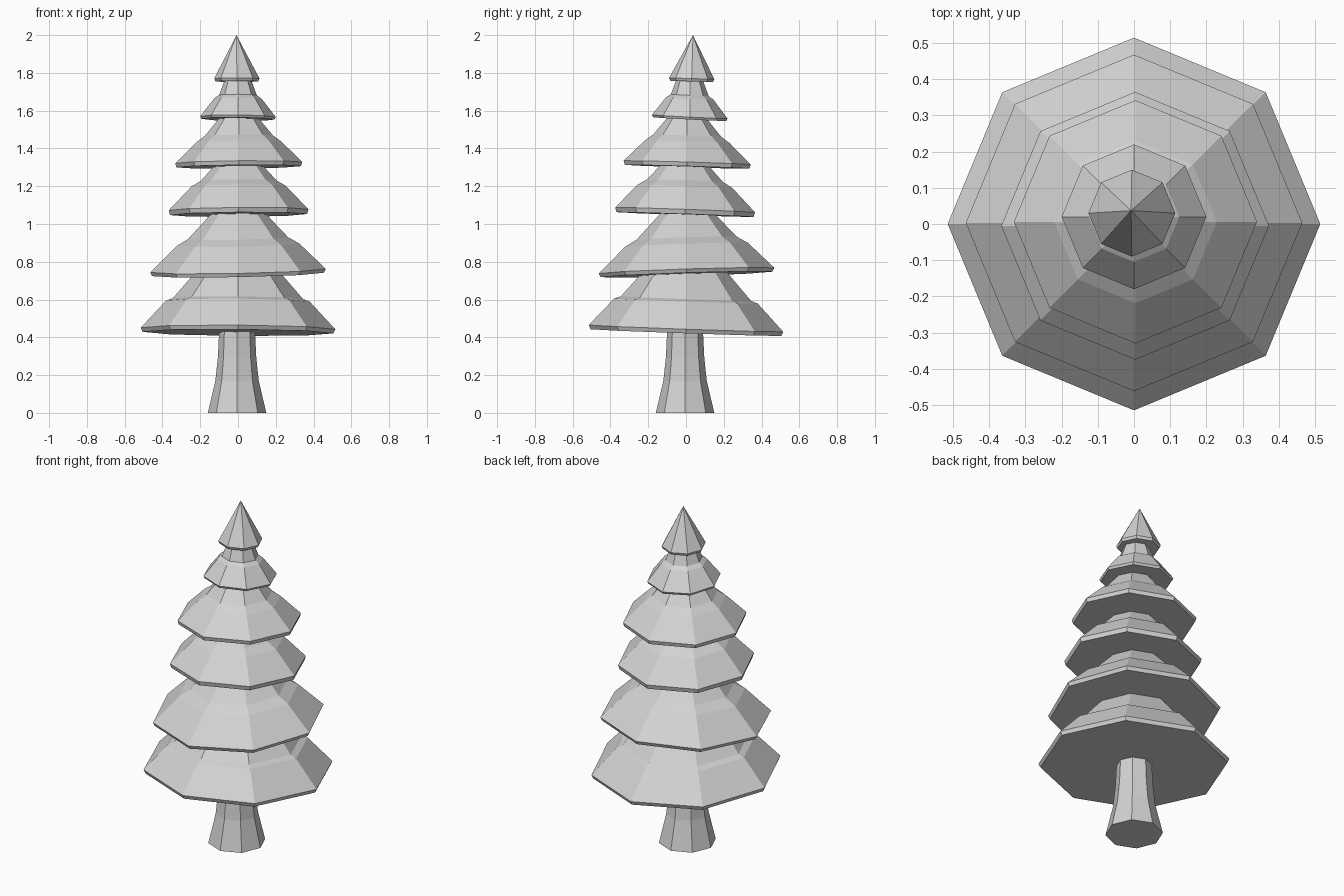
import bpy, bmesh, math

if "Cube" in bpy.data.objects:
    bpy.data.objects.remove(bpy.data.objects["Cube"])

SIDES = 8

grey = bpy.data.materials.new("plain_grey")
grey.diffuse_color = (0.65, 0.65, 0.65, 1)
grey.use_nodes = True
grey.node_tree.nodes["Principled BSDF"].inputs["Base Color"].default_value = grey.diffuse_color


def loft(name, profile, centre=(0, 0), tilt=(0, 0), apex=None):
    """Octagonal rings from (radius, height) pairs, closed below and above.
    tilt adds a height slope along x and y."""
    bm = bmesh.new()
    rings = []
    for r, z in profile:
        ring = []
        for i in range(SIDES):
            a = 2 * math.pi * i / SIDES
            x, y = r * math.cos(a), r * math.sin(a)
            ring.append(bm.verts.new((x + centre[0], y + centre[1],
                                      z + tilt[0] * x + tilt[1] * y)))
        rings.append(ring)
    for low, high in zip(rings, rings[1:]):
        for i in range(SIDES):
            j = (i + 1) % SIDES
            bm.faces.new((low[i], low[j], high[j], high[i]))
    bm.faces.new(rings[0][::-1])
    if apex:
        tip = bm.verts.new(apex)
        for i in range(SIDES):
            bm.faces.new((rings[-1][i], rings[-1][(i + 1) % SIDES], tip))
    else:
        bm.faces.new(rings[-1])
    bmesh.ops.recalc_face_normals(bm, faces=bm.faces[:])
    mesh = bpy.data.meshes.new(name)
    bm.to_mesh(mesh)
    bm.free()
    mesh.materials.append(grey)
    obj = bpy.data.objects.new(name, mesh)
    bpy.context.collection.objects.link(obj)
    return obj


# Flared trunk
loft("trunk", [(0.155, 0), (0.136, 0.08), (0.115, 0.17), (0.102, 0.29), (0.094, 0.45)],
     centre=(-0.005, -0.005))

# Branch tiers, each a rim, a steep skirt, a shallow shoulder and an upper cone
loft("branch_tier_1", [(0.505, 0.425), (0.515, 0.447), (0.38, 0.592), (0.345, 0.605),
                       (0.21, 0.76)], tilt=(-0.008, -0.035))
loft("branch_tier_2", [(0.455, 0.733), (0.465, 0.753), (0.325, 0.89), (0.265, 0.925),
                       (0.12, 1.08)], tilt=(0.02, 0.032), centre=(0, 0.003))
loft("branch_tier_3", [(0.363, 1.05), (0.37, 1.075), (0.25, 1.2), (0.2, 1.23),
                       (0.1, 1.34)], tilt=(0.008, -0.035), centre=(0.003, -0.005))
loft("branch_tier_4", [(0.33, 1.303), (0.336, 1.325), (0.225, 1.435), (0.18, 1.468),
                       (0.08, 1.59)], tilt=(0.01, -0.03), centre=(0.004, 0.006))
loft("branch_tier_5", [(0.193, 1.555), (0.2, 1.568), (0.125, 1.665), (0.1, 1.682),
                       (0.06, 1.79)], tilt=(-0.01, -0.05), centre=(0, 0.02))

# Pointed crown
loft("crown", [(0.113, 1.755), (0.12, 1.77)], centre=(-0.006, 0.03),
     tilt=(0, -0.03), apex=(-0.008, 0.037, 2.0))
